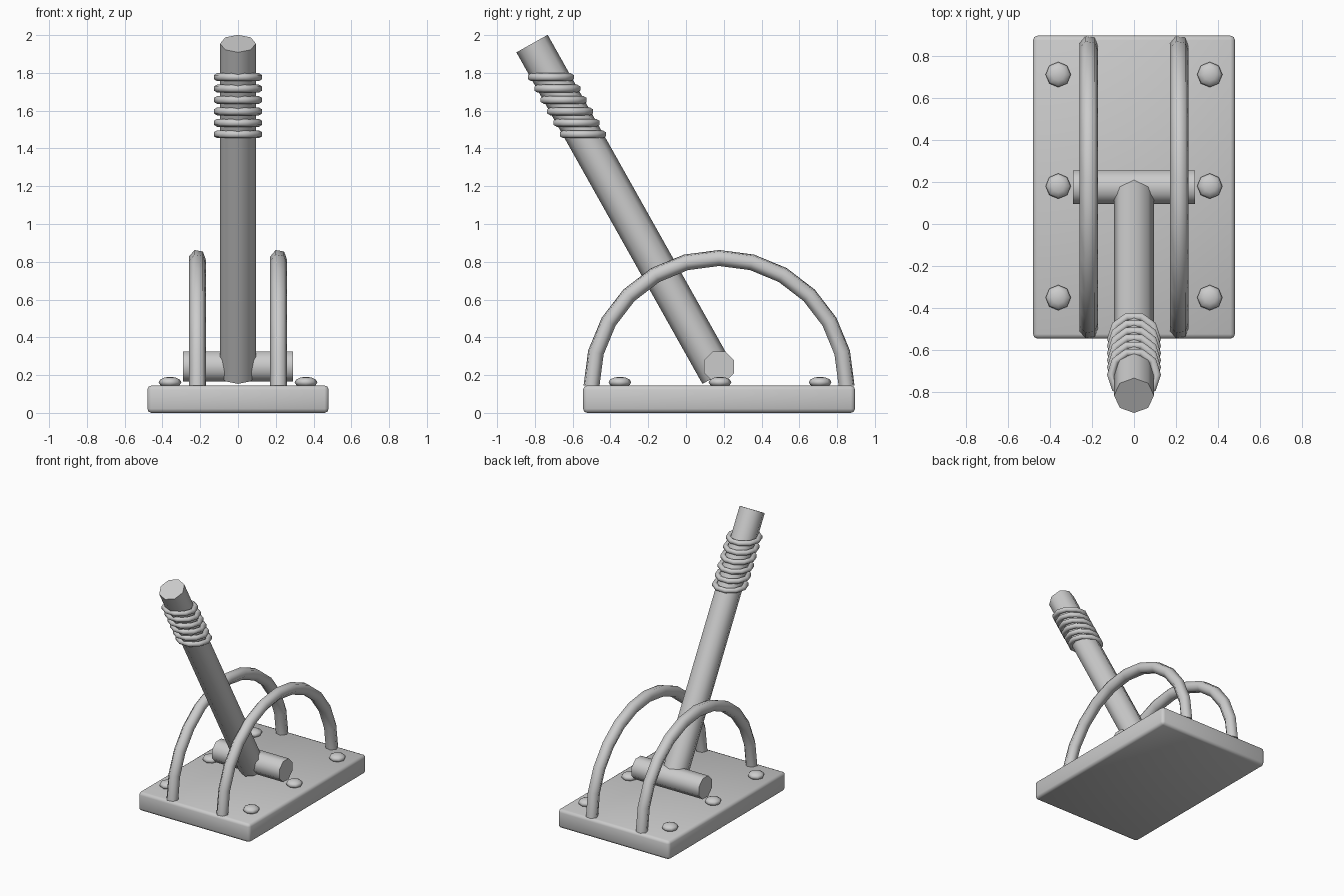
import bpy
import bmesh
from math import radians, pi
from mathutils import Matrix, Vector

if "Cube" in bpy.data.objects:
    bpy.data.objects.remove(bpy.data.objects["Cube"], do_unlink=True)

# Single grey metal
GREY = (0.6, 0.6, 0.6, 1.0)
metal = bpy.data.materials.new("grey_metal")
metal.use_nodes = True
metal.diffuse_color = GREY
metal.node_tree.nodes["Principled BSDF"].inputs["Base Color"].default_value = GREY


def finish(name, bm, smooth_angle=50):
    """Turn a bmesh into a named, smooth-shaded object."""
    mesh = bpy.data.meshes.new(name)
    bm.to_mesh(mesh)
    bm.free()
    mesh.materials.append(metal)
    obj = bpy.data.objects.new(name, mesh)
    bpy.context.collection.objects.link(obj)
    bpy.ops.object.select_all(action='DESELECT')
    obj.select_set(True)
    bpy.context.view_layer.objects.active = obj
    bpy.ops.object.shade_smooth_by_angle(angle=radians(smooth_angle))
    return obj


def rod(name, start, end, radius, sides, turn=0.0):
    """Capped cylinder between two points."""
    start, end = Vector(start), Vector(end)
    axis = end - start
    bm = bmesh.new()
    place = (Matrix.Translation((start + end) / 2)
             @ axis.to_track_quat('Z', 'X').to_matrix().to_4x4()
             @ Matrix.Rotation(turn, 4, 'Z'))
    bmesh.ops.create_cone(bm, cap_ends=True, segments=sides, radius1=radius,
                          radius2=radius, depth=axis.length, matrix=place)
    return finish(name, bm)


def spun_tube(name, centre, section, axis, angle, steps):
    """Spin a section (place matrix, radius, sides) around an axis."""
    place, radius, sides = section
    bm = bmesh.new()
    bmesh.ops.create_circle(bm, segments=sides, radius=radius, matrix=place)
    bmesh.ops.spin(bm, geom=bm.verts[:] + bm.edges[:], cent=centre,
                   axis=axis, angle=angle, steps=steps)
    bmesh.ops.remove_doubles(bm, verts=bm.verts[:], dist=0.0005)
    bmesh.ops.holes_fill(bm, edges=[e for e in bm.edges if e.is_boundary], sides=sides)
    bmesh.ops.recalc_face_normals(bm, faces=bm.faces[:])
    return finish(name, bm, 65)


PIVOT_Y = 0.175

# Base plate with softened edges
bm = bmesh.new()
bmesh.ops.create_cube(bm, size=1, matrix=Matrix.Translation((0, PIVOT_Y, 0.0725))
                      @ Matrix.Diagonal((0.96, 1.44, 0.145, 1)))
bmesh.ops.bevel(bm, geom=bm.edges[:], offset=0.022, segments=2,
                profile=0.5, affect='EDGES')
finish("base_plate", bm)

# Cross axle
rod("axle", (-0.29, PIVOT_Y, 0.245), (0.29, PIVOT_Y, 0.245), 0.0866, 8, pi / 8)

# Leaning lever
foot, tip = Vector((0, 0.17, 0.2)), Vector((0, -0.815, 1.955))
rod("lever", foot, tip, 0.095, 8)

# Level grip rings stacked along the lever
for i in range(6):
    z = 1.475 + i * 0.0605
    c = foot.lerp(tip, (z - foot.z) / (tip.z - foot.z))
    place = Matrix.Translation(c + Vector((0.11, 0, 0))) @ Matrix.Rotation(pi / 2, 4, 'X')
    spun_tube(f"grip_ring_{i + 1}", c, (place, 0.021, 6), (0, 0, 1), 2 * pi, 10)

# Guide arches either side of the lever
for side, x in (("right", -0.215), ("left", 0.215)):
    c = Vector((x, PIVOT_Y, 0.145))
    place = Matrix.Translation(c + Vector((0, 0.675, 0))) @ Matrix.Rotation(radians(20), 4, 'Z')
    spun_tube(f"guide_arch_{side}", c, (place, 0.045, 6), (1, 0, 0), pi, 12)

# Rivets along both long edges
for side, x in (("right", -0.36), ("left", 0.36)):
    for i, y in enumerate((-0.35, 0.18, 0.71)):
        bm = bmesh.new()
        bmesh.ops.create_uvsphere(bm, u_segments=8, v_segments=6, radius=1,
                                  matrix=Matrix.Translation((x, y, 0.162))
                                  @ Matrix.Diagonal((0.06, 0.06, 0.029, 1)))
        finish(f"rivet_{side}_{i + 1}", bm, 60)
